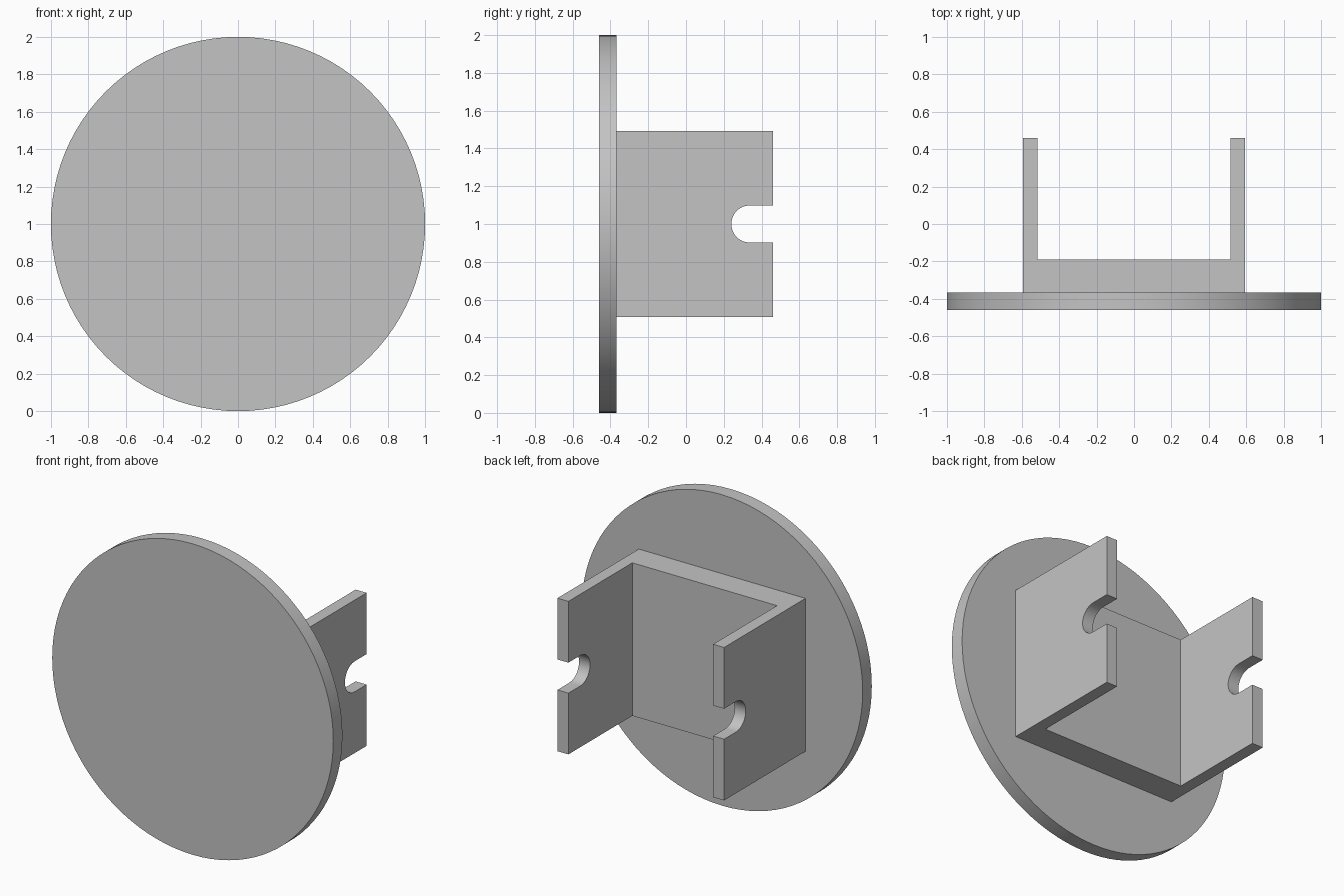
import bpy, bmesh, math
from mathutils import Vector

if "Cube" in bpy.data.objects:
    bpy.data.objects.remove(bpy.data.objects["Cube"], do_unlink=True)

grey = bpy.data.materials.new("plain_grey")
grey.use_nodes = True
COLOUR = (0.55, 0.55, 0.55, 1)
grey.diffuse_color = COLOUR
grey.node_tree.nodes["Principled BSDF"].inputs["Base Color"].default_value = COLOUR


def extrude_profile(name, points, direction):
    """Solid made by sweeping a closed outline along a direction."""
    bm = bmesh.new()
    face = bm.faces.new([bm.verts.new(p) for p in points])
    swept = bmesh.ops.extrude_face_region(bm, geom=[face])["geom"]
    verts = [g for g in swept if isinstance(g, bmesh.types.BMVert)]
    bmesh.ops.translate(bm, verts=verts, vec=Vector(direction))
    bmesh.ops.recalc_face_normals(bm, faces=bm.faces)
    mesh = bpy.data.meshes.new(name)
    bm.to_mesh(mesh)
    bm.free()
    mesh.materials.append(grey)
    obj = bpy.data.objects.new(name, mesh)
    bpy.context.collection.objects.link(obj)
    return obj


def activate(obj):
    bpy.ops.object.select_all(action="DESELECT")
    obj.select_set(True)
    bpy.context.view_layer.objects.active = obj


FRONT, DISC_BACK, FLOOR, BACK = -0.46, -0.367, -0.19, 0.46
OUTER, INNER = 0.593, 0.515
BOTTOM, TOP, MIDDLE = 0.508, 1.492, 1.0

# Round face plate
steps = 96
circle = [(math.cos(a), FRONT, MIDDLE + math.sin(a))
          for a in (2 * math.pi * i / steps for i in range(steps))]
plate = extrude_profile("round_plate", circle, (0, DISC_BACK - FRONT, 0))

# U-shaped bracket behind the plate
half = [(OUTER, DISC_BACK), (OUTER, BACK), (INNER, BACK), (INNER, FLOOR)]
outline = half + [(-x, y) for x, y in reversed(half)]
bracket = extrude_profile("bracket", [(x, y, BOTTOM) for x, y in outline],
                          (0, 0, TOP - BOTTOM))

# Round-ended slot through both arms
radius, slot_y, arc = 0.098, 0.338, 24
slot = [(-1, slot_y - radius * math.sin(a), MIDDLE + radius * math.cos(a))
        for a in (math.pi * i / arc for i in range(arc + 1))]
slot += [(-1, BACK + 0.1, MIDDLE - radius), (-1, BACK + 0.1, MIDDLE + radius)]
cutter = extrude_profile("slot_cutter", slot, (2, 0, 0))
cutter.hide_render = True

cut = bracket.modifiers.new("slot", "BOOLEAN")
cut.operation = "DIFFERENCE"
cut.solver = "EXACT"
cut.object = cutter
activate(bracket)
bpy.ops.object.modifier_apply(modifier=cut.name)
bpy.data.objects.remove(cutter, do_unlink=True)

# Smooth curved walls, crisp edges
for obj in (plate, bracket):
    activate(obj)
    bpy.ops.object.shade_smooth_by_angle(angle=math.radians(30))
